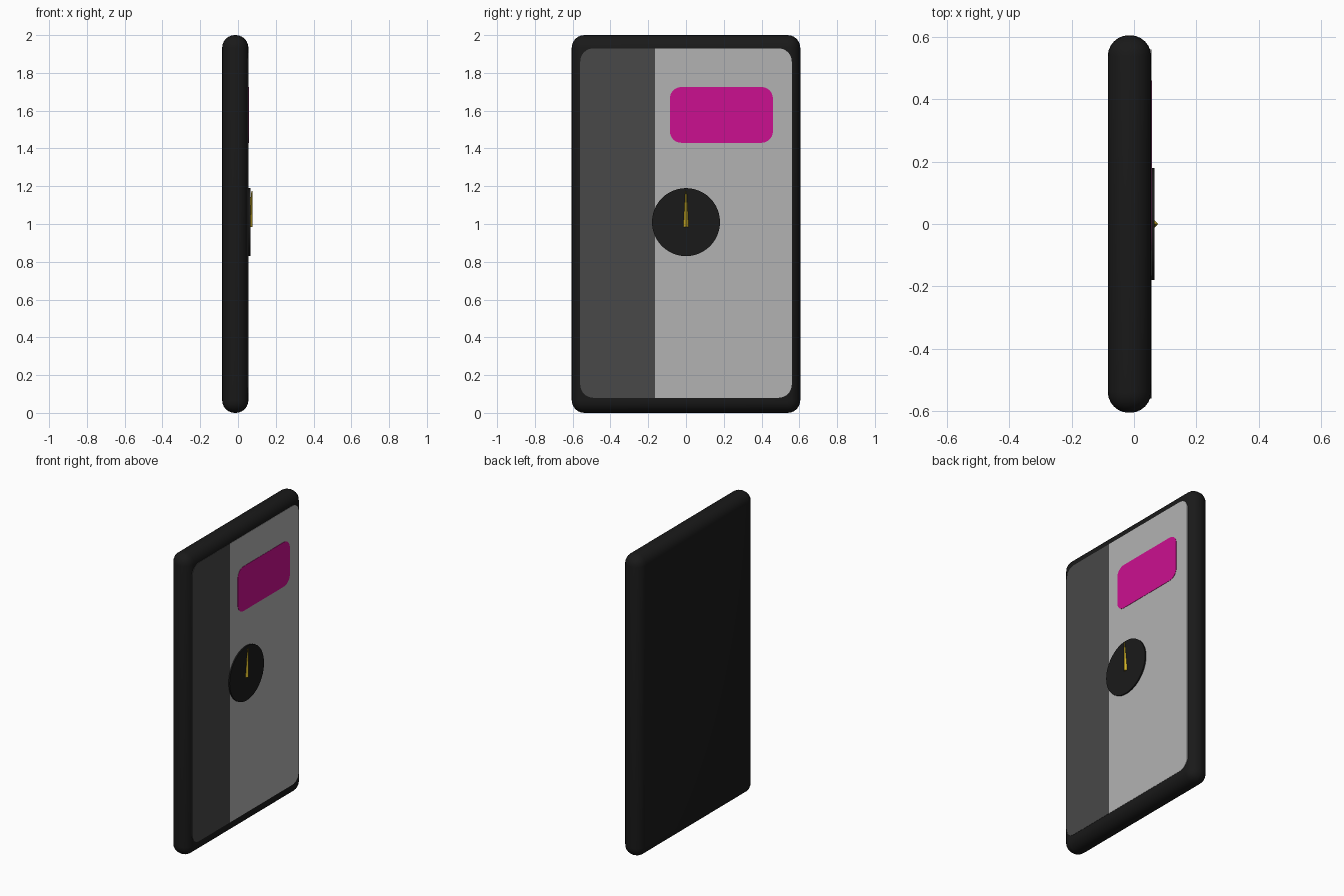
import bpy, bmesh
from math import sin, cos, pi, radians
from mathutils import Matrix, Vector

if "Cube" in bpy.data.objects:
    bpy.data.objects.remove(bpy.data.objects["Cube"])


def material(name, rgb):
    m = bpy.data.materials.new(name)
    m.diffuse_color = (*rgb, 1)
    m.use_nodes = True
    m.node_tree.nodes["Principled BSDF"].inputs["Base Color"].default_value = m.diffuse_color
    return m


def finish(bm, name, mat, smooth=False):
    bmesh.ops.recalc_face_normals(bm, faces=bm.faces[:])
    me = bpy.data.meshes.new(name)
    bm.to_mesh(me)
    bm.free()
    ob = bpy.data.objects.new(name, me)
    bpy.context.collection.objects.link(ob)
    if mat:
        me.materials.append(mat)
    if smooth:
        bpy.ops.object.select_all(action='DESELECT')
        ob.select_set(True)
        bpy.context.view_layer.objects.active = ob
        bpy.ops.object.shade_smooth_by_angle(angle=radians(35))
    return ob


def plate(name, mat, y0, y1, z0, z1, x0, x1, left_r, right_r, steps=8):
    """Thin panel facing +x with rounded left and right corners."""
    corners = [(y1, z1, -1, -1, right_r, 0), (y0, z1, 1, -1, left_r, 1),
               (y0, z0, 1, 1, left_r, 2), (y1, z0, -1, 1, right_r, 3)]
    pts = []
    for y, z, sy, sz, r, q in corners:
        n = steps if r else 0
        for i in range(n + 1):
            a = (q + (i / n if n else 0)) * pi / 2
            pts.append((y + sy * r + r * cos(a), z + sz * r + r * sin(a)))
    bm = bmesh.new()
    face = bm.faces.new([bm.verts.new((x0, y, z)) for y, z in pts])
    ext = bmesh.ops.extrude_face_region(bm, geom=[face])["geom"]
    moved = [v for v in ext if isinstance(v, bmesh.types.BMVert)]
    bmesh.ops.translate(bm, verts=moved, vec=(x1 - x0, 0, 0))
    bm.normal_update()
    return finish(bm, name, mat)


black = material("black", (0.01, 0.01, 0.01))
dark = material("dark_grey", (0.065, 0.065, 0.065))
light = material("light_grey", (0.45, 0.45, 0.45))
pink = material("pink", (0.6, 0.005, 0.28))
yellow = material("yellow", (0.6, 0.42, 0.02))

# Casing: slab with fully rounded edges
bm = bmesh.new()
bmesh.ops.create_cube(bm, size=1)
bmesh.ops.scale(bm, verts=bm.verts, vec=(0.139, 1.21, 2.0))
bmesh.ops.translate(bm, verts=bm.verts, vec=(-0.0145, 0, 1.0))
bmesh.ops.bevel(bm, geom=bm.edges[:], offset=0.067, segments=6,
                profile=0.5, affect='EDGES')
finish(bm, "casing", black, True)

# Screen: dark side bar and light main area
plate("screen_side_bar", dark, -0.56, -0.165, 0.08, 1.93, 0.03, 0.0565, 0.07, 0)
plate("screen_main_area", light, -0.165, 0.56, 0.08, 1.93, 0.03, 0.0565, 0, 0.07)

# Message box
plate("message_box", pink, -0.085, 0.46, 1.43, 1.725, 0.05, 0.0585, 0.06, 0.06)

# Compass dial
bm = bmesh.new()
bmesh.ops.create_cone(bm, cap_ends=True, segments=48, radius1=0.18,
                      radius2=0.18, depth=0.015,
                      matrix=Matrix.Translation((0.0575, 0, 1.01)) @
                      Matrix.Rotation(pi / 2, 4, 'Y'))
finish(bm, "compass_dial", black, True)

# Compass needle: slim pyramid leaning slightly off the dial
base, tip = Vector((0.064, 0, 0.985)), Vector((0.074, 0, 1.175))
axis = tip - base
bm = bmesh.new()
bmesh.ops.create_cone(bm, cap_ends=True, segments=4, radius1=0.014,
                      radius2=0.003, depth=axis.length,
                      matrix=Matrix.Translation((base + tip) / 2) @
                      axis.to_track_quat('Z', 'Y').to_matrix().to_4x4())
finish(bm, "compass_needle", yellow)
